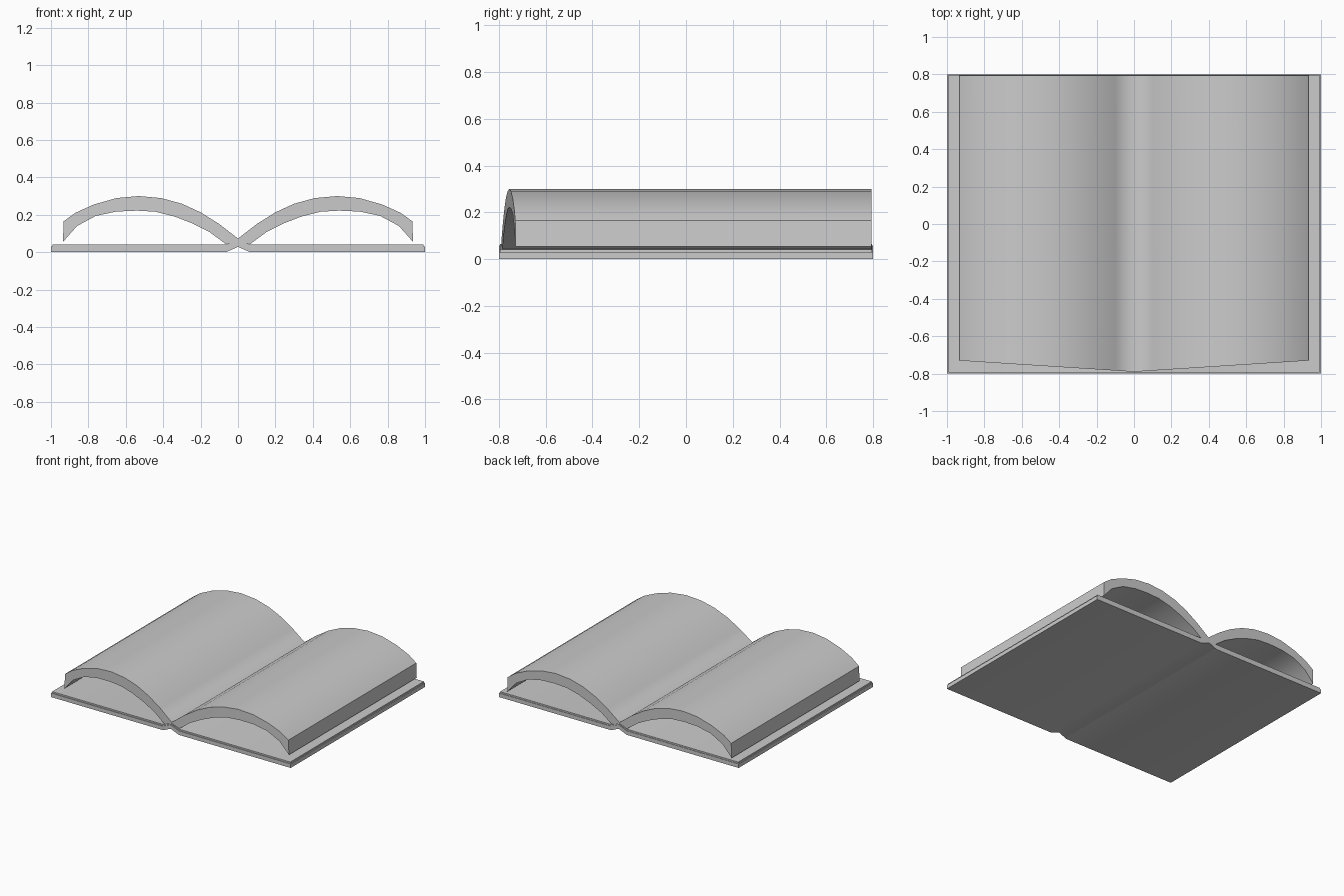
import bpy, bmesh, math

if "Cube" in bpy.data.objects:
    bpy.data.objects.remove(bpy.data.objects["Cube"])


def half_prism(name, profile, front, back):
    """Sweep a half profile (x, z), from centre round to centre, along y and mirror it.
    front is a function of x so the fore end can be slanted."""
    bm = bmesh.new()
    a = [bm.verts.new((x, front(x), z)) for x, z in profile]
    b = [bm.verts.new((x, back, z)) for x, z in profile]
    for i in range(len(profile) - 1):
        bm.faces.new((a[i], a[i + 1], b[i + 1], b[i]))
    bm.faces.new(a)
    bm.faces.new(b[::-1])
    bmesh.ops.recalc_face_normals(bm, faces=bm.faces[:])
    # sides are open at x = 0, so make sure the front cap looks towards -y
    bm.normal_update()
    cap = min(bm.faces, key=lambda f: f.calc_center_median().y)
    if cap.normal.y > 0:
        bmesh.ops.reverse_faces(bm, faces=bm.faces[:])
    me = bpy.data.meshes.new(name)
    bm.to_mesh(me)
    bm.free()
    ob = bpy.data.objects.new(name, me)
    bpy.context.collection.objects.link(ob)
    m = ob.modifiers.new("mirror", 'MIRROR')
    m.use_clip = True
    bpy.ops.object.select_all(action='DESELECT')
    ob.select_set(True)
    bpy.context.view_layer.objects.active = ob
    bpy.ops.object.shade_smooth_by_angle(angle=math.radians(30))
    return ob


# Hard cover, with the spine crease raised in the middle
half_prism("cover", [(0, 0.058), (0.065, 0.03), (1.0, 0.03),
                     (1.0, 0), (0.065, 0), (0, 0.028)],
           lambda x: -0.8, 0.8)

# Endpaper lying on the cover, slightly inset
half_prism("endpaper", [(0, 0.066), (0.065, 0.041), (0.993, 0.041),
                        (0.993, 0.028), (0.065, 0.028), (0, 0.05)],
           lambda x: -0.795, 0.796)

# Arched page block: upper curve outwards, lower curve back to the gutter
pages = [(0, 0.073), (0.10, 0.15), (0.20, 0.213), (0.30, 0.259), (0.41, 0.289),
         (0.53, 0.30), (0.65, 0.289), (0.77, 0.255), (0.87, 0.21), (0.932, 0.165),
         (0.936, 0.055), (0.86, 0.14), (0.76, 0.194), (0.65, 0.217), (0.54, 0.222),
         (0.44, 0.216), (0.34, 0.191), (0.24, 0.152), (0.15, 0.106), (0.065, 0.043),
         (0, 0.055)]
half_prism("pages", pages, lambda x: -0.79 + 0.064 * x, 0.793)
